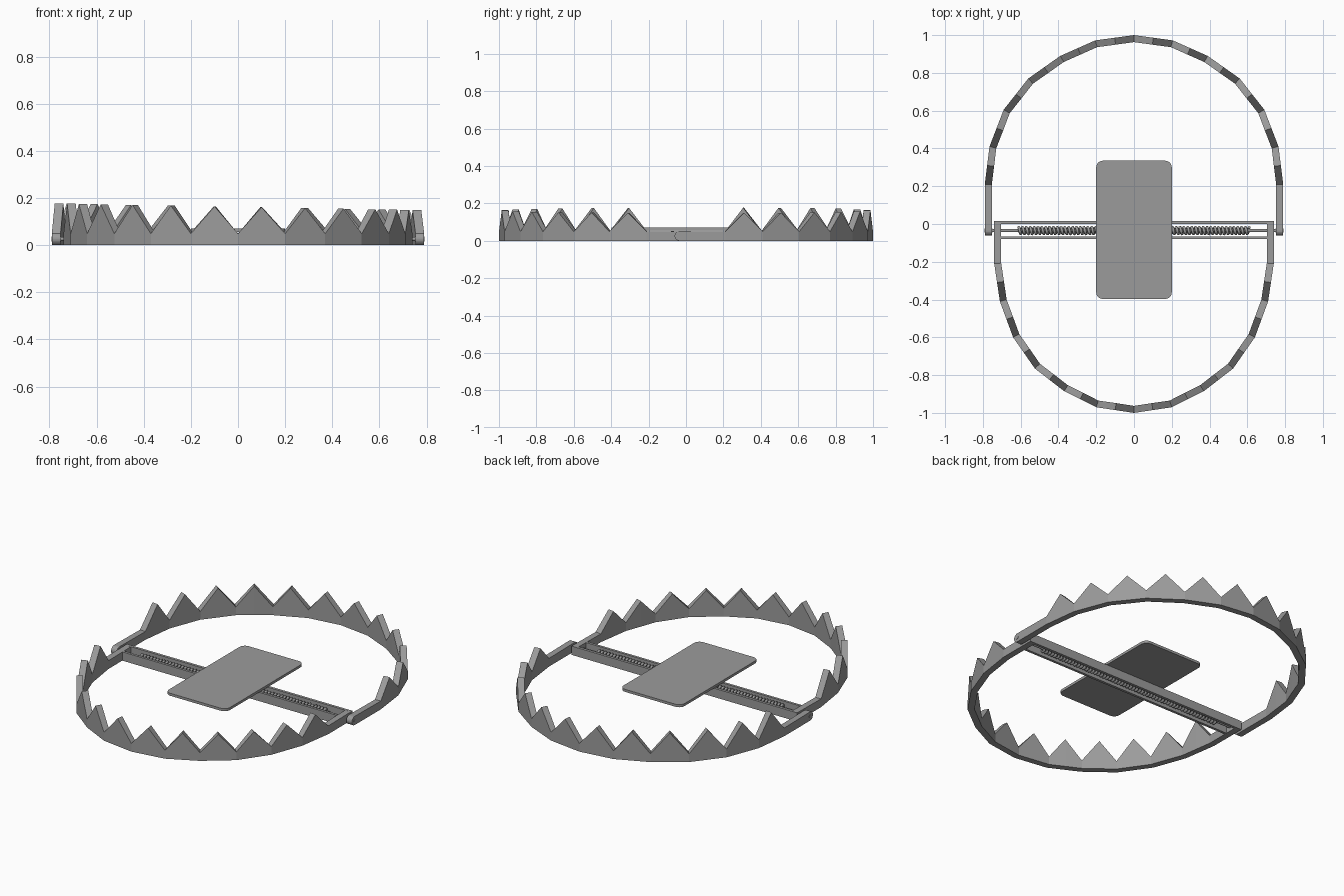
import bpy, bmesh, math
from mathutils import Vector

if "Cube" in bpy.data.objects:
    bpy.data.objects.remove(bpy.data.objects["Cube"])

steel = bpy.data.materials.new("grey steel")
steel.use_nodes = True
grey = (0.33, 0.33, 0.33, 1)
steel.diffuse_color = grey
steel.node_tree.nodes["Principled BSDF"].inputs["Base Color"].default_value = grey

AXLE_Y, AXLE_Z = -0.035, 0.026
RAIL = 0.052


def finish(name, bm):
    bmesh.ops.recalc_face_normals(bm, faces=bm.faces)
    mesh = bpy.data.meshes.new(name)
    bm.to_mesh(mesh)
    bm.free()
    mesh.materials.append(steel)
    obj = bpy.data.objects.new(name, mesh)
    bpy.context.collection.objects.link(obj)
    return obj


def box(name, lo, hi):
    bm = bmesh.new()
    bmesh.ops.create_cube(bm, size=1)
    for v in bm.verts:
        v.co = [a + (b - a) * (c + 0.5) for a, b, c in zip(lo, hi, v.co)]
    return finish(name, bm)


def rod(name, x0, x1, radius, sides=12):
    bm = bmesh.new()
    bmesh.ops.create_cone(bm, cap_ends=True, segments=sides, radius1=radius,
                          radius2=radius, depth=x1 - x0)
    for v in bm.verts:
        x, y, z = v.co
        v.co = ((x0 + x1) / 2 + z, AXLE_Y + y, AXLE_Z + x)
    return finish(name, bm)


def jaw(name, half, end_y, rounded):
    """Half ring of upright band; one tooth on each segment of the outline."""
    side = 1 if half[-1][1] > 0 else -1
    ring = [Vector(p) for p in half] + [Vector((-x, y)) for x, y in half[-2::-1]]
    # sections along the band: position, bottom, top
    arm = []
    r = RAIL / 2
    if rounded:
        for i in range(6):
            a = math.pi / 2 * i / 5
            h = max(r * math.sin(a), 0.002)
            arm.append((end_y + r * (1 - math.cos(a)), r - h, r + h))
    else:
        arm.append((end_y, 0, RAIL))
    x = half[0][0]
    secs = [(Vector((x, y)), lo, hi) for y, lo, hi in arm]
    for i, p in enumerate(ring):
        secs.append((p, 0, RAIL - 0.003))
        if i < len(ring) - 1:
            mid = (p + ring[i + 1]) / 2
            secs.append((mid, 0, 0.163 - 0.018 * mid.x))
    secs += [(Vector((-x, y)), lo, hi) for y, lo, hi in reversed(arm)]

    bm = bmesh.new()
    loops = []
    for i, (p, lo, hi) in enumerate(secs):
        d0 = (p - secs[max(i - 1, 0)][0]).normalized()
        d1 = (secs[min(i + 1, len(secs) - 1)][0] - p).normalized()
        d = (d0 + d1).normalized()
        inner = p + Vector((-d.y, d.x)) * side * 0.037
        loops.append([bm.verts.new((q.x, q.y, z)) for q, z in
                      ((p, lo), (p, hi), (inner, hi), (inner, lo))])
    for a, b in zip(loops, loops[1:]):
        for k in range(4):
            n = (k + 1) % 4
            bm.faces.new((a[k], a[n], b[n], b[k]))
    bm.faces.new(loops[0])
    bm.faces.new(loops[-1])
    return finish(name, bm)


# Jaws
jaw("back_jaw", [(0.79, 0.21), (0.765, 0.41), (0.69, 0.605), (0.56, 0.77),
                 (0.39, 0.89), (0.205, 0.972), (0, 1.0)], -0.061, True)
jaw("front_jaw", [(0.74, -0.21), (0.71, -0.41), (0.64, -0.6), (0.525, -0.765),
                  (0.37, -0.885), (0.2, -0.97), (0, -1.0)], 0.016, False)

# Cross bars either side of the spring
box("back_cross_bar", (-0.74, 0, 0), (0.74, 0.016, RAIL))
box("front_cross_bar", (-0.703, -0.08, 0), (0.703, -0.065, RAIL))

# Axle and its end pins
rod("axle", -0.77, 0.77, 0.008)
for s, label in ((1, "left"), (-1, "right")):
    rod(label + "_pin", min(s * 0.75, s * 0.792), max(s * 0.75, s * 0.792), 0.01)

# Coil spring
curve = bpy.data.curves.new("spring", "CURVE")
curve.dimensions = "3D"
curve.bevel_depth = 0.008
curve.bevel_resolution = 1
curve.use_fill_caps = True
turns, steps = 60, 12
path = curve.splines.new("POLY")
path.points.add(turns * steps)
for i, p in enumerate(path.points):
    a = math.tau * i / steps
    p.co = (-0.61 + 1.22 * i / (turns * steps), AXLE_Y + 0.017 * math.cos(a),
            AXLE_Z + 0.017 * math.sin(a), 1)
curve.materials.append(steel)
spring = bpy.data.objects.new("spring", curve)
bpy.context.collection.objects.link(spring)

# Trigger plate with rounded corners
bm = bmesh.new()
corner = 0.035
outline = []
for k, (cx, cy) in enumerate(((0.2, 0.335), (-0.2, 0.335), (-0.2, -0.397), (0.2, -0.397))):
    mx = cx - math.copysign(corner, cx)
    my = cy - math.copysign(corner, cy)
    for j in range(6):
        a = math.pi / 2 * (k + j / 5)
        outline.append(bm.verts.new((mx + corner * math.cos(a),
                                     my + corner * math.sin(a), 0.056)))
face = bm.faces.new(outline)
top = bmesh.ops.extrude_face_region(bm, geom=[face])["geom"]
bmesh.ops.translate(bm, vec=(0, 0, 0.015),
                    verts=[g for g in top if isinstance(g, bmesh.types.BMVert)])
finish("trigger_plate", bm)
